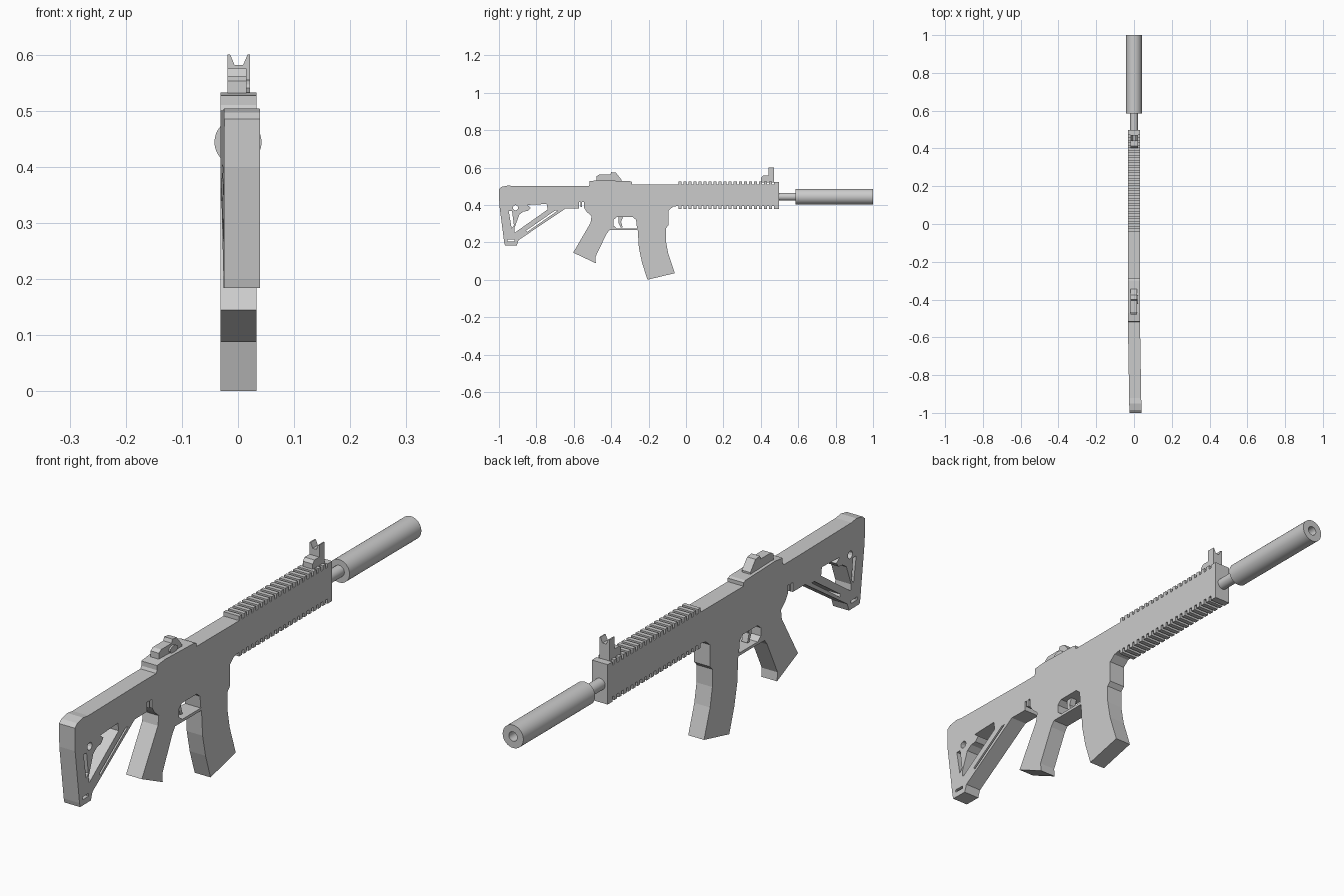
import bpy, bmesh, math
from mathutils import Matrix

X0, X1 = -0.031, 0.033          # common side planes of the flat body
SIDE = Matrix(((0, 0, 1, 0), (1, 0, 0, 0), (0, 1, 0, 0), (0, 0, 0, 1)))     # (y, z) profile along x
FRONT = Matrix(((1, 0, 0, 0), (0, 0, -1, 0), (0, 1, 0, 0), (0, 0, 0, 1)))   # (x, z) profile along -y


def plate(name, loops, a, b, frame=SIDE):
    """Extrude an outline (first loop) with holes (other loops) from a to b."""
    cu = bpy.data.curves.new(name, 'CURVE')
    cu.dimensions, cu.fill_mode = '2D', 'BOTH'
    cu.extrude = (b - a) / 2
    for loop in loops:
        sp = cu.splines.new('POLY')
        sp.points.add(len(loop) - 1)
        for p, (u, v) in zip(sp.points, loop):
            p.co = (u, v, 0, 1)
        sp.use_cyclic_u = True
    tmp = bpy.data.objects.new(name + "_outline", cu)
    bpy.context.collection.objects.link(tmp)
    bpy.context.view_layer.update()
    dg = bpy.context.evaluated_depsgraph_get()
    me = bpy.data.meshes.new_from_object(tmp.evaluated_get(dg))
    bpy.data.objects.remove(tmp)
    me.transform(frame @ Matrix.Translation((0, 0, (a + b) / 2)))
    bm = bmesh.new()
    bm.from_mesh(me)
    bmesh.ops.remove_doubles(bm, verts=bm.verts, dist=1e-5)
    bmesh.ops.recalc_face_normals(bm, faces=bm.faces)
    for f in bm.faces:
        f.smooth = False
    bm.to_mesh(me)
    bm.free()
    me.name = name
    ob = bpy.data.objects.new(name, me)
    bpy.context.collection.objects.link(ob)
    return ob


def lathe(name, profile, z, seg=32):
    """Spin an (r, y) profile round the barrel axis."""
    bm = bmesh.new()
    vs = [bm.verts.new((r, y, 0)) for r, y in profile]
    es = [bm.edges.new(p) for p in zip(vs, vs[1:])]
    bmesh.ops.spin(bm, geom=vs + es, cent=(0, 0, 0), axis=(0, 1, 0),
                   angle=2 * math.pi, steps=seg, use_duplicate=False)
    bmesh.ops.remove_doubles(bm, verts=bm.verts, dist=1e-5)
    bmesh.ops.recalc_face_normals(bm, faces=bm.faces)
    me = bpy.data.meshes.new(name)
    bm.to_mesh(me)
    bm.free()
    ob = bpy.data.objects.new(name, me)
    ob.location.z = z
    bpy.context.collection.objects.link(ob)
    bpy.ops.object.select_all(action='DESELECT')
    ob.select_set(True)
    bpy.context.view_layer.objects.active = ob
    bpy.ops.object.shade_smooth_by_angle(angle=math.radians(35))
    return ob


def oval(y, z, ry, rz, n=12):
    return [(y + ry * math.cos(2 * math.pi * i / n), z + rz * math.sin(2 * math.pi * i / n))
            for i in range(n)]


# Receiver with grip, trigger guard and magazine in one outline
receiver = [
    (-0.52, 0.50), (-0.515, 0.51), (-0.04, 0.51), (-0.04, 0.395), (-0.07, 0.39),
    (-0.094, 0.37), (-0.094, 0.29), (-0.108, 0.275), (-0.108, 0.21), (-0.095, 0.14),
    (-0.06, 0.035), (-0.206, 0.0), (-0.235, 0.09), (-0.252, 0.17), (-0.258, 0.265),
    (-0.41, 0.265), (-0.425, 0.245), (-0.485, 0.12), (-0.482, 0.088), (-0.603, 0.145),
    (-0.51, 0.305), (-0.505, 0.34), (-0.53, 0.362), (-0.545, 0.385), (-0.545, 0.415),
    (-0.555, 0.415), (-0.555, 0.39), (-0.563, 0.39), (-0.563, 0.415), (-0.573, 0.415),
    (-0.573, 0.38), (-0.60, 0.38), (-0.60, 0.50)]
guard_hole = [
    (-0.37, 0.335), (-0.285, 0.335), (-0.267, 0.32), (-0.262, 0.275), (-0.37, 0.275),
    (-0.388, 0.29), (-0.388, 0.32)]
plate("receiver", [receiver, guard_hole], X0, X1)

# Trigger
plate("trigger", [[(-0.36, 0.34), (-0.335, 0.34), (-0.347, 0.31), (-0.338, 0.278),
                   (-0.349, 0.278), (-0.361, 0.305)]], -0.012, 0.012)

# Stock with skeleton openings, drifting slightly sideways to the rear
stock = plate("stock", [
    [(-1.0, 0.485), (-0.985, 0.497), (-0.95, 0.504), (-0.92, 0.50), (-0.60, 0.50),
     (-0.60, 0.38), (-0.645, 0.38), (-0.895, 0.212), (-0.905, 0.184), (-0.968, 0.184),
     (-0.972, 0.20), (-0.998, 0.40)],
    [(-0.868, 0.365), (-0.845, 0.368), (-0.83, 0.385), (-0.85, 0.40), (-0.745, 0.405),
     (-0.74, 0.375), (-0.915, 0.252), (-0.918, 0.275), (-0.89, 0.35)],
    [(-0.948, 0.368), (-0.93, 0.368), (-0.92, 0.29), (-0.932, 0.275)],
    [(-0.855, 0.263), (-0.70, 0.37), (-0.685, 0.37), (-0.85, 0.255)],
    oval(-0.912, 0.385, 0.014, 0.014),
    [(-0.955, 0.215), (-0.918, 0.215), (-0.918, 0.205), (-0.955, 0.205)]], X0, X1)
for v in stock.data.vertices:
    v.co.x += 0.0065 * (-0.60 - v.co.y) / 0.40

# Handguard with rail teeth above and below
N, START, END = 19, -0.04, 0.47
pitch = (END - START) / N
top, bottom = [], []
for i in range(N):
    y, e = START + i * pitch, START + i * pitch + pitch * 0.6
    top += [(y, 0.51), (y, 0.526), (e, 0.526), (e, 0.51)]
    bottom += [(y, 0.395), (y, 0.379), (e, 0.379), (e, 0.395)]
top = top[1:] + [(END, 0.51), (END, 0.523), (0.497, 0.523)]
bottom = bottom[1:] + [(END, 0.395), (END, 0.377), (0.497, 0.377)]
plate("handguard", [top + bottom[::-1]], X0, X1)

# Rear sight on its raised rail
plate("rear_rail", [[(-0.515, 0.505), (-0.515, 0.527), (-0.47, 0.532), (-0.30, 0.527),
                     (-0.288, 0.523), (-0.288, 0.505)]], X0, X1)
plate("rear_sight", [[(-0.478, 0.525), (-0.478, 0.553), (-0.465, 0.562), (-0.405, 0.562),
                      (-0.40, 0.575), (-0.375, 0.572), (-0.345, 0.535), (-0.345, 0.525)]],
      -0.019, 0.015)
plate("rear_sight_knob", [oval(-0.40, 0.54, 0.022, 0.014)], 0.015, 0.021)

# Front sight: stepped base and notched post
plate("front_sight_base", [[(0.402, 0.52), (0.402, 0.545), (0.412, 0.556), (0.47, 0.556),
                            (0.47, 0.52)]], -0.019, 0.021)
plate("front_sight_post", [[(-0.019, 0.55), (-0.019, 0.60), (-0.014, 0.60), (-0.006, 0.581),
                            (0.009, 0.581), (0.017, 0.60), (0.021, 0.60), (0.021, 0.55)]],
      -0.47, -0.44, FRONT)

# Barrel and muzzle tube with a bore
AXIS = 0.444
lathe("barrel", [(0, 0.49), (0.021, 0.49), (0.021, 0.59), (0, 0.59)], AXIS, 24)
lathe("muzzle_tube", [(0, 0.585), (0.042, 0.585), (0.042, 1.0), (0.017, 1.0),
                      (0.017, 0.75), (0, 0.75)], AXIS)
